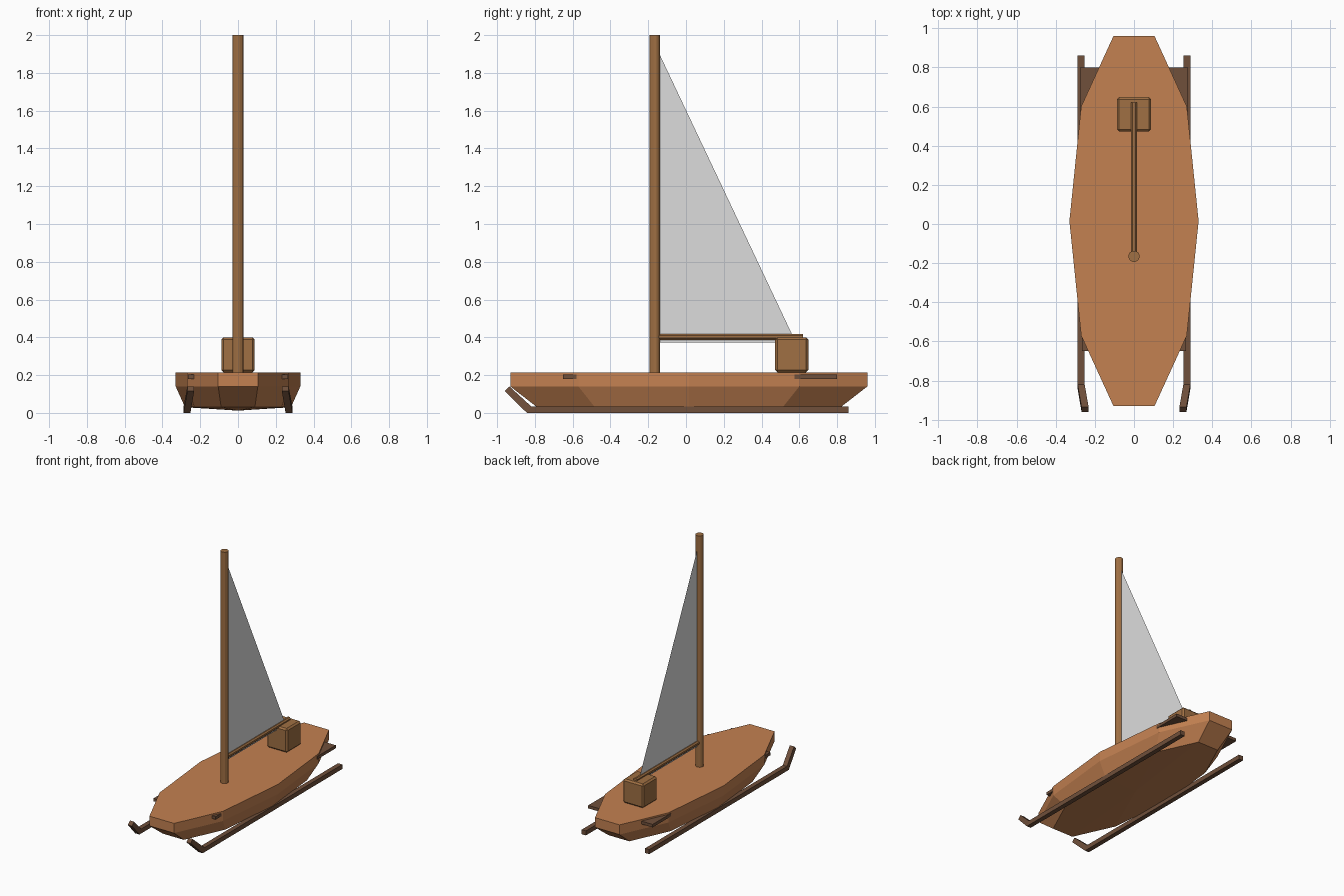
import bpy
import bmesh
from math import radians
from mathutils import Matrix, Vector

cube = bpy.data.objects.get("Cube")
if cube:
    bpy.data.objects.remove(cube, do_unlink=True)


def material(name, rgb):
    m = bpy.data.materials.new(name)
    m.use_nodes = True
    m.diffuse_color = (*rgb, 1)
    bsdf = next(n for n in m.node_tree.nodes if n.type == "BSDF_PRINCIPLED")
    bsdf.inputs["Base Color"].default_value = (*rgb, 1)
    return m


HULL = material("warm hull wood", (0.55, 0.22, 0.083))
SPAR = material("brown spar wood", (0.35, 0.16, 0.056))
DARK = material("dark runner wood", (0.16, 0.079, 0.043))
CLOTH = material("grey sailcloth", (0.72, 0.72, 0.72))


def finish(name, bm, mat):
    mesh = bpy.data.meshes.new(name)
    bmesh.ops.recalc_face_normals(bm, faces=bm.faces)
    bm.to_mesh(mesh)
    bm.free()
    mesh.materials.append(mat)
    ob = bpy.data.objects.new(name, mesh)
    bpy.context.collection.objects.link(ob)
    return ob


def loft(name, rings, mat, close_end=True):
    """Skin a list of equal-length point rings, capping the ends."""
    bm = bmesh.new()
    loops = [[bm.verts.new(p) for p in ring] for ring in rings]
    n = len(rings[0])
    for a, b in zip(loops, loops[1:]):
        for i in range(n):
            j = (i + 1) % n
            bm.faces.new((a[i], a[j], b[j], b[i]))
    bm.faces.new(loops[0])
    if close_end:
        bm.faces.new(loops[-1])
    else:
        # shallow keel: fan the last ring to a slightly lower centre
        centre = bm.verts.new((0, 0.015, 0.012))
        for i in range(n):
            bm.faces.new((loops[-1][i], loops[-1][(i + 1) % n], centre))
    return finish(name, bm, mat)


def box(name, lo, hi, mat, bevel=0):
    lo, hi = Vector(lo), Vector(hi)
    bm = bmesh.new()
    bmesh.ops.create_cube(bm, size=1)
    bmesh.ops.scale(bm, vec=hi - lo, verts=bm.verts)
    bmesh.ops.translate(bm, vec=(lo + hi) / 2, verts=bm.verts)
    if bevel:
        bmesh.ops.bevel(bm, geom=bm.edges[:], offset=bevel, segments=1, affect="EDGES")
    return finish(name, bm, mat)


def pole(name, start, end, radius, sides, mat):
    start, end = Vector(start), Vector(end)
    axis = end - start
    turn = axis.to_track_quat("Z", "Y").to_matrix().to_4x4()
    bm = bmesh.new()
    bmesh.ops.create_cone(
        bm, cap_ends=True, segments=sides, radius1=radius, radius2=radius,
        depth=axis.length,
        matrix=Matrix.Translation((start + end) / 2) @ turn
        @ Matrix.Rotation(radians(180 / sides), 4, "Z"))
    return finish(name, bm, mat)


# Hull: ten-sided deck outline, upright rim, tapered underside
half = [(0.105, 0.96), (0.27, 0.60), (0.33, 0.015), (0.27, -0.57), (0.105, -0.93)]
outline = half + [(-x, y) for x, y in reversed(half)]


def hull_ring(scale, z):
    return [(x * scale, 0.015 + (y - 0.015) * scale, z) for x, y in outline]


loft("hull", [hull_ring(1, 0.215), hull_ring(1, 0.14), hull_ring(0.85, 0.03)],
     HULL, close_end=False)

# Cross planks poking out of the hull sides
box("rear_cross_plank", (-0.275, 0.575, 0.18), (0.275, 0.80, 0.203), DARK)
box("front_cross_plank", (-0.265, -0.65, 0.18), (0.265, -0.545, 0.203), DARK)

# Runners with upturned, inward-leaning front tips
stations = [(0.27, (0.86, 0.0), (0.86, 0.035)),
            (0.27, (-0.842, 0.0), (-0.82, 0.035)),
            (0.25, (-0.96, 0.115), (-0.935, 0.14))]
for side, label in ((1, "left"), (-1, "right")):
    rings = []
    for x, (y0, z0), (y1, z1) in stations:
        a, b = side * (x - 0.018), side * (x + 0.018)
        rings.append([(a, y0, z0), (b, y0, z0), (b, y1, z1), (a, y1, z1)])
    loft(label + "_runner", rings, DARK)

# Mast and boom
pole("mast", (0, -0.165, 0.2), (0, -0.165, 2.0), 0.029, 12, SPAR)
pole("boom", (0, -0.165, 0.402), (0, 0.62, 0.402), 0.017, 8, SPAR)

# Cargo box at the stern
box("stern_box", (-0.088, 0.472, 0.215), (0.088, 0.648, 0.40), SPAR, bevel=0.012)

# Triangular sail sheet
bm = bmesh.new()
bm.faces.new([bm.verts.new(p) for p in
              ((0, -0.15, 0.372), (0, 0.582, 0.372), (0, -0.15, 1.92))])
finish("sail", bm, CLOTH)
